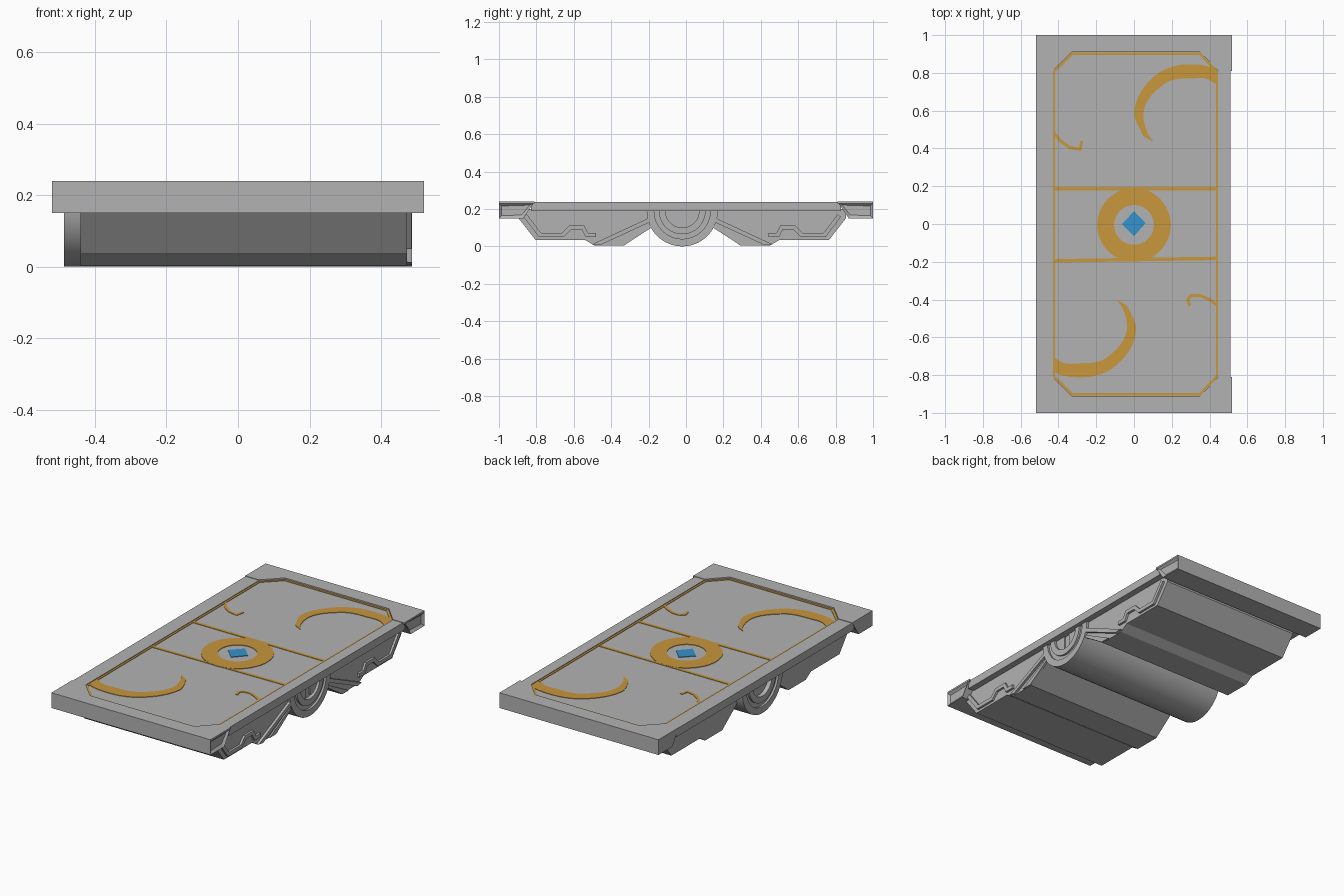
import bpy, bmesh
from math import sin, cos, radians, pi
from mathutils import Vector

cube = bpy.data.objects.get("Cube")
if cube:
    bpy.data.objects.remove(cube, do_unlink=True)


def material(name, rgb):
    m = bpy.data.materials.new(name)
    m.use_nodes = True
    m.diffuse_color = (*rgb, 1)
    m.node_tree.nodes["Principled BSDF"].inputs["Base Color"].default_value = (*rgb, 1)
    return m


GREY = material("stone grey", (0.45, 0.45, 0.45))
GOLD = material("ochre gold", (0.58, 0.31, 0.045))
BLUE = material("bright blue", (0.035, 0.29, 0.60))

CY, HUB_Z, HUB_R = -0.02, 0.19, 0.19     # hub axis and radius
PANEL = 0.23                             # height of the sunken top panel


def solid(name, polys, axis, lo, hi, mat, inset_side=False, smooth=False):
    """Extrude flat polygons along x (points are y, z) or z (points are x, y)."""
    bm = bmesh.new()
    verts = {}

    def vert(p):
        key = (round(p[0], 5), round(p[1], 5))
        if key not in verts:
            verts[key] = bm.verts.new((lo, *key) if axis == "x" else (*key, lo))
        return verts[key]

    for poly in polys:
        bm.faces.new([vert(p) for p in poly])
    geo = bmesh.ops.extrude_face_region(bm, geom=bm.faces[:], use_keep_orig=True)
    shift = Vector((hi - lo, 0, 0)) if axis == "x" else Vector((0, 0, hi - lo))
    bmesh.ops.translate(bm, vec=shift, verts=[g for g in geo["geom"] if isinstance(g, bmesh.types.BMVert)])
    bmesh.ops.recalc_face_normals(bm, faces=bm.faces[:])
    if inset_side:
        side = [f for f in bm.faces if f.normal.x > 0.9]
        bmesh.ops.inset_region(bm, faces=side, thickness=0.02, depth=-0.012)
    mesh = bpy.data.meshes.new(name)
    bm.to_mesh(mesh)
    bm.free()
    mesh.materials.append(mat)
    ob = bpy.data.objects.new(name, mesh)
    bpy.context.collection.objects.link(ob)
    if smooth:
        bpy.ops.object.select_all(action="DESELECT")
        ob.select_set(True)
        bpy.context.view_layer.objects.active = ob
        bpy.ops.object.shade_smooth_by_angle(angle=radians(30))
    return ob


def strip(a, b):
    """Quads between two matching point rows."""
    return [(a[i], a[i + 1], b[i + 1], b[i]) for i in range(len(a) - 1)]


def stroke(path, width, closed=False):
    """Band of even width along a path, with mitred corners."""
    pts = [Vector(p) for p in path]
    n = len(pts)
    left, right = [], []
    for i, p in enumerate(pts):
        before = pts[i - 1] if i or closed else None
        after = pts[(i + 1) % n] if i < n - 1 or closed else None
        d1 = (p - before).normalized() if before else (after - p).normalized()
        d2 = (after - p).normalized() if after else d1
        n1, n2 = Vector((-d1.y, d1.x)), Vector((-d2.y, d2.x))
        mitre = (n1 + n2).normalized()
        off = mitre * (width / 2 / max(0.4, mitre.dot(n1)))
        left.append(p + off)
        right.append(p - off)
    if closed:
        left.append(left[0])
        right.append(right[0])
    return strip(left, right)


def arc(cx, cy, r, a0, a1, n=32):
    steps = [radians(a0 + (a1 - a0) * i / n) for i in range(n + 1)]
    return [(cx + r * cos(t), cy + r * sin(t)) for t in steps]


def flip(pts):
    return [(2 * CY - y, z) for y, z in pts]


# Deck slab and raised side rails
deck = [(-0.518, -0.83), (0.51, -0.83), (0.51, 0.83), (-0.518, 0.83)]
solid("deck", [deck], "z", 0.19, PANEL, GREY)
for name, x0, x1 in (("right_rail", -0.518, -0.43), ("left_rail", 0.445, 0.51)):
    rail = [(x0, -0.815), (x1, -0.815), (x1, 0.815), (x0, 0.815)]
    solid(name, [rail], "z", PANEL, 0.237, GREY)

# End beams with slanted inner ends, and the notched caps on top of them
for name, s in (("front", -1), ("back", 1)):
    beam = [(s * 0.817, PANEL), (s, PANEL), (s, 0.15), (s * 0.87, 0.15)]
    solid(name + "_beam", [beam], "x", -0.52, 0.52, GREY, inset_side=True)
    cap = [(-0.52, 1), (0.52, 1), (0.52, 0.81), (0.445, 0.81),
           (0.35, 0.91), (-0.33, 0.91), (-0.43, 0.81), (-0.52, 0.81)]
    solid(name + "_cap", [[(x, s * y) for x, y in cap]], "z", PANEL, 0.24, GREY)

# Underbody blocks, with relief on the left side only
block = [(0.0, 0.2), (0.855, 0.2), (0.855, 0.15), (0.765, 0.035), (0.5, 0.035),
         (0.45, 0.004), (0.29, 0.004), (0.15, 0.11), (0.0, 0.11)]
hook = [(0.82, 0.165), (0.74, 0.06), (0.62, 0.06), (0.58, 0.10), (0.51, 0.10), (0.49, 0.06), (0.44, 0.06)]
upper_rib = [(0.13, 0.165), (0.46, 0.012), (0.42, 0.006), (0.13, 0.14)]
lower_rib = [(0.13, 0.125), (0.35, 0.006), (0.29, 0.006), (0.13, 0.11)]
for name, place in (("back", list), ("front", flip)):
    solid(name + "_underbody", [place(block)], "x", -0.44, 0.472, GREY)
    solid(name + "_hook_trim", stroke(place(hook), 0.022), "x", 0.465, 0.485, GREY)
    solid(name + "_upper_rib", [place(upper_rib)], "x", 0.465, 0.487, GREY)
    solid(name + "_lower_rib", [place(lower_rib)], "x", 0.465, 0.48, GREY)

# Half-round hub with stepped rings on both ends
def half(r):
    return arc(CY, HUB_Z, r, 180, 360)


solid("hub_core", [half(HUB_R - 0.002)], "x", -0.462, 0.465, GREY, smooth=True)
for name, r0, r1, reach in (("outer", 0.15, HUB_R, 0.487), ("middle", 0.125, 0.15, 0.475),
                            ("inner", 0.09, 0.125, 0.487)):
    lo = -reach if name == "outer" else 0.45
    solid(name + "_hub_ring", strip(half(r1), half(r0)), "x", lo, reach, GREY, smooth=True)
    if name != "outer":
        solid(name + "_hub_ring_right", strip(half(r1), half(r0)), "x", -reach, -0.45, GREY, smooth=True)


# Painted deck markings
def paint(name, polys, mat=GOLD, height=0.003):
    solid(name, polys, "z", PANEL - 0.001, PANEL + height, mat)


outline = [(-0.425, -0.805), (-0.325, -0.902), (0.347, -0.902), (0.44, -0.805),
           (0.44, 0.805), (0.347, 0.902), (-0.325, 0.902), (-0.425, 0.805)]
paint("border_line", stroke(outline, 0.013, closed=True))
paint("back_cross_line", stroke([(-0.43, 0.187), (0.445, 0.187)], 0.018), height=0.0025)
paint("front_cross_line", stroke([(-0.43, -0.195), (0.445, -0.182)], 0.018), height=0.0025)
paint("centre_ring", strip(arc(0, -0.005, 0.195, 0, 360, 48), arc(0, -0.005, 0.105, 0, 360, 48)))
paint("centre_diamond", [[(0, 0.067), (0.062, 0.005), (0, -0.065), (-0.065, 0)]], BLUE)


def crescent():
    """Tapered arc, given as angle, outer radius and inner radius."""
    keys = [(57, 0.288, 0.224), (90, 0.275, 0.2), (130, 0.28, 0.216),
            (175, 0.29, 0.24), (200, 0.264, 0.236), (218, 0.23, 0.228)]
    outer, inner = [], []
    for (a0, o0, i0), (a1, o1, i1) in zip(keys, keys[1:]):
        for k in range(6):
            t = k / 6
            u = t * t * (3 - 2 * t)
            ang = radians(a0 + (a1 - a0) * t)
            for row, r in ((outer, o0 + (o1 - o0) * u), (inner, i0 + (i1 - i0) * u)):
                row.append((0.29 + r * cos(ang), 0.57 + r * sin(ang)))
    # Trim the wide end straight against the border
    outer[0] = (0.443, outer[0][1])
    inner[0] = (0.443, 0.735)
    return outer, inner


outer, inner = crescent()
paint("back_crescent", strip(outer, inner), height=0.0028)
turn = [[(0.013 - x, 0.033 - y) for x, y in row] for row in (outer, inner)]
paint("front_crescent", strip(*turn), height=0.0028)
paint("back_small_hook", stroke([(-0.428, 0.49), (-0.39, 0.44), (-0.34, 0.405), (-0.285, 0.395),
                                 (-0.276, 0.44)], 0.016), height=0.0028)
paint("front_small_hook", stroke([(0.442, -0.43), (0.40, -0.4), (0.35, -0.378), (0.305, -0.378),
                                  (0.284, -0.4), (0.296, -0.435)], 0.016), height=0.0028)
